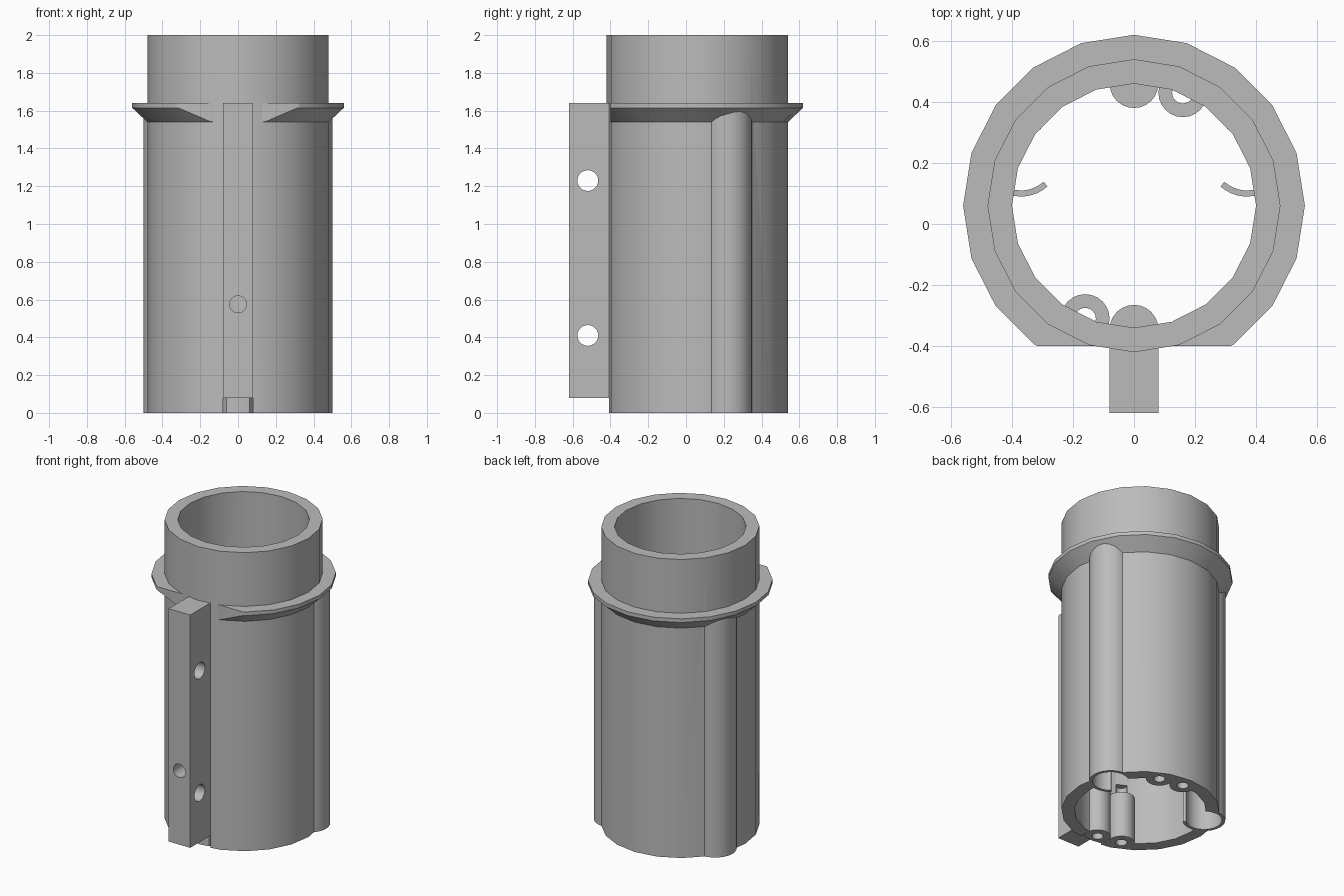
import bpy, bmesh, math
from mathutils import Matrix, Vector

if "Cube" in bpy.data.objects:
    bpy.data.objects.remove(bpy.data.objects["Cube"], do_unlink=True)

GREY = (0.5, 0.5, 0.5, 1.0)
mat = bpy.data.materials.new("light grey plastic")
mat.use_nodes = True
mat.diffuse_color = GREY
mat.node_tree.nodes["Principled BSDF"].inputs["Base Color"].default_value = GREY

CY = 0.06            # tube axis position in y
R_OUT, R_IN = 0.48, 0.40
SIDES = 20


def make(name, bm):
    bmesh.ops.recalc_face_normals(bm, faces=bm.faces[:])
    mesh = bpy.data.meshes.new(name)
    bm.to_mesh(mesh)
    bm.free()
    mesh.materials.append(mat)
    ob = bpy.data.objects.new(name, mesh)
    bpy.context.collection.objects.link(ob)
    return ob


def rod(name, x, y, r, z0, z1, sides=24):
    bm = bmesh.new()
    bmesh.ops.create_cone(bm, cap_ends=True, segments=sides, radius1=r, radius2=r,
                          depth=z1 - z0,
                          matrix=Matrix.Translation((x, y, (z0 + z1) / 2)))
    return make(name, bm)


def cross_rod(name, axis, centre, r, length):
    bm = bmesh.new()
    turn = Matrix.Rotation(math.pi / 2, 4, 'Y' if axis == 'X' else 'X')
    bmesh.ops.create_cone(bm, cap_ends=True, segments=24, radius1=r, radius2=r,
                          depth=length, matrix=Matrix.Translation(centre) @ turn)
    return make(name, bm)


def box(name, lo, hi):
    bm = bmesh.new()
    lo, hi = Vector(lo), Vector(hi)
    bmesh.ops.create_cube(bm, size=1, matrix=Matrix.Translation((lo + hi) / 2)
                          @ Matrix.Diagonal((*(hi - lo), 1)))
    return make(name, bm)


def lathe(name, profile):
    """Spin a closed (radius, z) profile around the tube axis."""
    bm = bmesh.new()
    rings = []
    for i in range(SIDES):
        a = 2 * math.pi * i / SIDES
        rings.append([bm.verts.new((r * math.cos(a), CY + r * math.sin(a), z))
                      for r, z in profile])
    n = len(profile)
    for i in range(SIDES):
        a, b = rings[i], rings[(i + 1) % SIDES]
        for j in range(n):
            k = (j + 1) % n
            bm.faces.new((a[j], b[j], b[k], a[k]))
    return make(name, bm)


def arc_wall(name, x, y, r0, r1, start, end, height, steps=8):
    """Extruded piece of a ring, angles in degrees."""
    bm = bmesh.new()
    angles = [math.radians(start + (end - start) * i / steps) for i in range(steps + 1)]
    outline = [(r1, a) for a in angles] + [(r0, a) for a in reversed(angles)]
    face = bm.faces.new([bm.verts.new((x + r * math.cos(a), y + r * math.sin(a), 0))
                         for r, a in outline])
    ext = bmesh.ops.extrude_face_region(bm, geom=[face])
    bmesh.ops.translate(bm, vec=(0, 0, height),
                        verts=[v for v in ext["geom"] if isinstance(v, bmesh.types.BMVert)])
    return make(name, bm)


def boolean(ob, tool, operation):
    mod = ob.modifiers.new("bool", 'BOOLEAN')
    mod.operation, mod.object, mod.solver = operation, tool, 'EXACT'
    bpy.context.view_layer.objects.active = ob
    bpy.ops.object.modifier_apply(modifier=mod.name)


def remove(*tools):
    for t in tools:
        bpy.data.objects.remove(t, do_unlink=True)


# Tube with two rounded side bulges, then the bore
body = rod("tube_body", 0, CY, R_OUT, 0, 2, SIDES)
POCKET = (0.37, 0.22)
for s in (-1, 1):
    bulge = rod("bulge", s * POCKET[0], POCKET[1], 0.13, 0, 1.62)
    boolean(body, bulge, 'UNION')
    remove(bulge)
bore = rod("bore", 0, CY, R_IN, -0.1, 2.1, SIDES)
boolean(body, bore, 'DIFFERENCE')
remove(bore)

# Rod channels inside the bulges, and the notch under the fin
for s in (-1, 1):
    channel = rod("channel", s * POCKET[0], POCKET[1], 0.11, -0.1, 1.54)
    boolean(body, channel, 'DIFFERENCE')
    remove(channel)
notch = box("notch", (-0.08, -0.6, -0.1), (0.08, -0.25, 0.08))
boolean(body, notch, 'DIFFERENCE')
remove(notch)

# Clip arms that hold a rod in each channel
parts = [body]
for side, s in (("right", -1), ("left", 1)):
    for label, a, b in (("front", -120, -48), ("back", 55, 75)):
        if s > 0:
            a, b = 180 - b, 180 - a
        parts.append(arc_wall(f"{side}_{label}_clip_arm", s * POCKET[0], POCKET[1],
                              0.11, 0.13, a, b, 1.54))

# Screw bosses: the middle ones are blind, the offset ones open
limit = rod("limit", 0, CY, 0.465, -0.1, 1, SIDES)
for name, x, y, top in (("back_middle", 0, 0.46, 0.25), ("back_offset", 0.16, 0.43, 0.4),
                        ("front_middle", 0, -0.345, 0.25), ("front_offset", -0.16, -0.31, 0.4)):
    boss = rod(name + "_boss", x, y, 0.08, 0, 0.31)
    boolean(boss, limit, 'INTERSECT')
    hole = rod("hole", x, y, 0.035, -0.1, top)
    for ob in (boss, body):
        boolean(ob, hole, 'DIFFERENCE')
    remove(hole)
    parts.append(boss)
remove(limit)

# Flange with a conical underside, flattened at the front
flange = lathe("flange", [(0.45, 1.54), (R_OUT, 1.54), (0.56, 1.615), (0.56, 1.64), (0.45, 1.64)])
cut = box("cut", (-1, -1, 1), (1, -0.40, 1.9))
boolean(flange, cut, 'DIFFERENCE')
remove(cut)
parts.append(flange)

# Mounting fin with two cross holes and one front hole
fin = box("mounting_fin", (-0.08, -0.62, 0.08), (0.08, -0.39, 1.64))
for z in (0.41, 1.23):
    hole = cross_rod("hole", 'X', (0, -0.52, z), 0.055, 1)
    boolean(fin, hole, 'DIFFERENCE')
    remove(hole)
hole = cross_rod("hole", 'Y', (0, -0.5, 0.575), 0.045, 0.5)
for ob in (fin, body):
    boolean(ob, hole, 'DIFFERENCE')
remove(hole)
parts.append(fin)

# Smooth curved walls, keep edges sharp
bpy.ops.object.select_all(action='DESELECT')
for ob in parts:
    ob.select_set(True)
bpy.context.view_layer.objects.active = body
bpy.ops.object.shade_smooth_by_angle(angle=math.radians(30))
